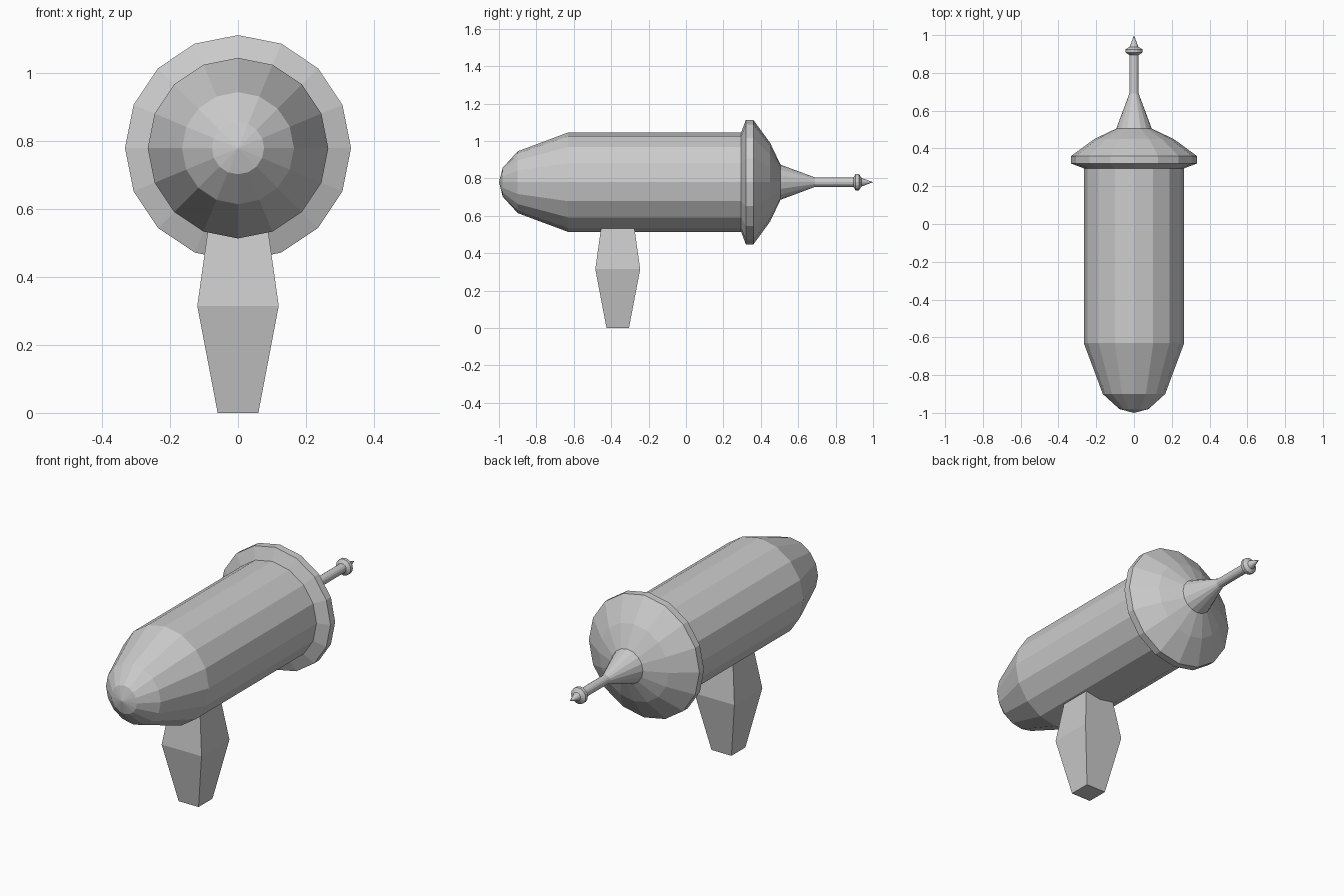
import bpy
import bmesh
from math import sin, cos, tau

SIDES = 16
AXIS_HEIGHT = 0.78

cube = bpy.data.objects.get("Cube")
if cube:
    bpy.data.objects.remove(cube, do_unlink=True)

grey = bpy.data.materials.new("plain grey")
grey.use_nodes = True
grey.diffuse_color = (0.6, 0.6, 0.6, 1)
grey.node_tree.nodes["Principled BSDF"].inputs["Base Color"].default_value = (0.6, 0.6, 0.6, 1)


def loft(name, rings):
    """Skin a list of vertex rings; a ring of one point closes to a tip."""
    bm = bmesh.new()
    loops = [[bm.verts.new(p) for p in ring] for ring in rings]
    for a, b in zip(loops, loops[1:]):
        n = max(len(a), len(b))
        for i in range(n):
            j = (i + 1) % n
            corners = [a[i % len(a)], a[j % len(a)], b[j % len(b)], b[i % len(b)]]
            bm.faces.new(list(dict.fromkeys(corners)))
    for end in (loops[0], loops[-1]):
        if len(end) > 2:
            bm.faces.new(end)
    bmesh.ops.recalc_face_normals(bm, faces=bm.faces)
    mesh = bpy.data.meshes.new(name)
    bm.to_mesh(mesh)
    bm.free()
    mesh.materials.append(grey)
    obj = bpy.data.objects.new(name, mesh)
    bpy.context.collection.objects.link(obj)
    return obj


def turned(name, profile):
    """Revolve (y, radius) points about the long axis."""
    rings = []
    for y, r in profile:
        count = SIDES if r else 1
        rings.append([(r * sin(tau * i / count), y, AXIS_HEIGHT + r * cos(tau * i / count))
                      for i in range(count)])
    return loft(name, rings)


# Rounded nose and long barrel
turned("barrel", [(-1, 0), (-0.98, 0.077), (-0.9, 0.165), (-0.63, 0.266), (0.3, 0.266)])

# Flared collar with domed back
turned("rear_collar", [(0.295, 0.266), (0.32, 0.333), (0.36, 0.333),
                       (0.45, 0.21), (0.505, 0.094)])

# Tapered spike, knob and pointed tip
turned("rear_spike", [(0.505, 0.094), (0.69, 0.025), (0.895, 0.025), (0.907, 0.044),
                      (0.925, 0.044), (0.938, 0.023), (1, 0)])

# Square handle, widest in the middle
handle_rings = []
for z, h in [(0, 0.06), (0.315, 0.12), (0.55, 0.087)]:
    handle_rings.append([(sx * h, -0.365 + sy * h, z)
                         for sx, sy in ((-1, -1), (1, -1), (1, 1), (-1, 1))])
loft("handle", handle_rings)
